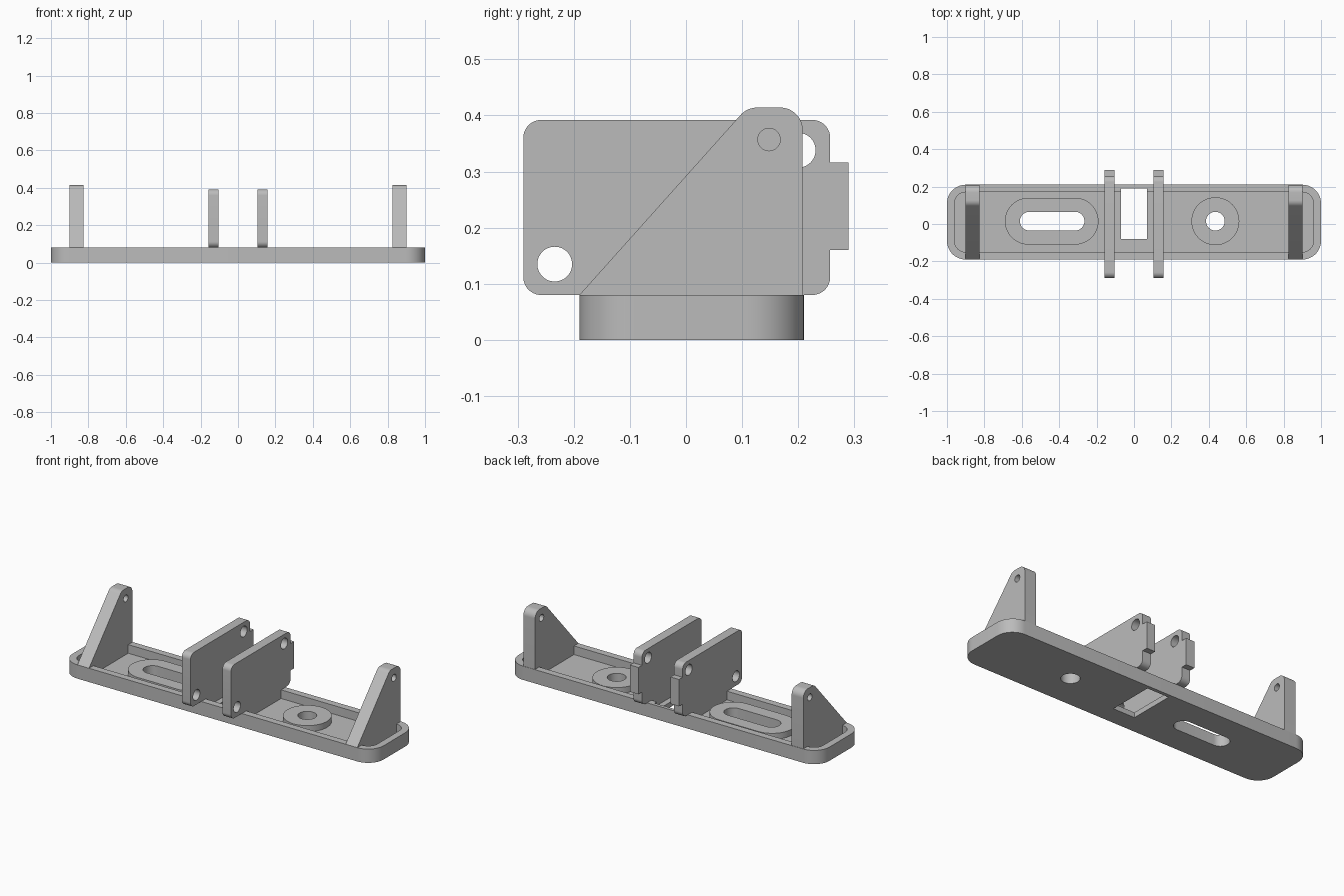
import bpy, bmesh, math
from mathutils import Vector

cube = bpy.data.objects.get("Cube")
if cube:
    bpy.data.objects.remove(cube)

grey = bpy.data.materials.new("matte grey")
grey.use_nodes = True
grey.diffuse_color = (0.5, 0.5, 0.5, 1)
grey.node_tree.nodes["Principled BSDF"].inputs["Base Color"].default_value = (0.5, 0.5, 0.5, 1)

FLOOR, RIM, BOSS = 0.03, 0.08, 0.065


def rounded(corners, steps=12):
    """Outline from (u, v, radius) corners, each rounded by a tangent arc."""
    out = []
    for i, (u, v, r) in enumerate(corners):
        p = Vector((u, v))
        if r == 0:
            out.append(p)
            continue
        a = (Vector(corners[i - 1][:2]) - p).normalized()
        b = (Vector(corners[(i + 1) % len(corners)][:2]) - p).normalized()
        half = a.angle(b) / 2
        centre = p + (a + b).normalized() * r / math.sin(half)
        start = p + a * r / math.tan(half) - centre
        end = p + b * r / math.tan(half) - centre
        sweep = start.angle_signed(end)
        for k in range(steps + 1):
            t = -sweep * k / steps
            out.append(centre + Vector((start.x * math.cos(t) - start.y * math.sin(t),
                                        start.x * math.sin(t) + start.y * math.cos(t))))
    return out


def box(u0, u1, v0, v1, r=0):
    return rounded([(u0, v0, r), (u1, v0, r), (u1, v1, r), (u0, v1, r)])


def circle(u, v, r, n=48):
    return [Vector((u + r * math.cos(2 * math.pi * k / n),
                    v + r * math.sin(2 * math.pi * k / n))) for k in range(n)]


def prism(name, outline, low, high, axis="z"):
    """Extrude an outline along z, or a (y, z) outline along x."""
    bm = bmesh.new()
    place = (lambda p, d: (p.x, p.y, d)) if axis == "z" else (lambda p, d: (d, p.x, p.y))
    face = bm.faces.new([bm.verts.new(place(p, low)) for p in outline])
    moved = bmesh.ops.extrude_face_region(bm, geom=[face])["geom"]
    shift = Vector(place(Vector((0, 0)), high - low))
    bmesh.ops.translate(bm, vec=shift, verts=[g for g in moved if isinstance(g, bmesh.types.BMVert)])
    bmesh.ops.remove_doubles(bm, verts=bm.verts, dist=1e-5)
    bmesh.ops.recalc_face_normals(bm, faces=bm.faces)
    mesh = bpy.data.meshes.new(name)
    bm.to_mesh(mesh)
    bm.free()
    mesh.materials.append(grey)
    ob = bpy.data.objects.new(name, mesh)
    bpy.context.collection.objects.link(ob)
    return ob


def cut(ob, outline, low, high, axis="z"):
    """Subtract a prism and bake the result."""
    tool = prism("cutter", outline, low, high, axis)
    mod = ob.modifiers.new("cut", "BOOLEAN")
    mod.operation, mod.solver, mod.object = "DIFFERENCE", "EXACT", tool
    graph = bpy.context.evaluated_depsgraph_get()
    mesh = bpy.data.meshes.new_from_object(ob.evaluated_get(graph))
    ob.modifiers.clear()
    ob.data = mesh
    bpy.data.objects.remove(tool)


def finish(ob):
    bpy.ops.object.select_all(action="DESELECT")
    ob.select_set(True)
    bpy.context.view_layer.objects.active = ob
    bpy.ops.object.shade_smooth_by_angle(angle=math.radians(30))


# Holes shared by the tray and its bosses
slot = box(-0.61, -0.265, -0.035, 0.065, 0.0499)
bore = circle(0.435, 0.015, 0.05)
window = box(-0.07, 0.07, -0.08, 0.19)

# Tray with a raised rim
tray = prism("base_tray", box(-1, 1, -0.19, 0.21, 0.1), 0, RIM)
cut(tray, box(-0.96, 0.96, -0.15, 0.17, 0.06), FLOOR, 0.2)
for hole in (slot, bore, window):
    cut(tray, hole, -0.1, 0.2)
finish(tray)

# Bosses around the slot and the round hole
slot_boss = prism("slot_boss", box(-0.69, -0.19, -0.11, 0.14, 0.1249), FLOOR, BOSS)
cut(slot_boss, slot, -0.1, 0.2)
finish(slot_boss)
round_boss = prism("round_boss", circle(0.435, 0.015, 0.128), FLOOR, BOSS)
cut(round_boss, bore, -0.1, 0.2)
finish(round_boss)

# Side profiles as (y, z, corner radius); both reach down to the tray floor
foot = [(-0.15, RIM, 0), (-0.15, FLOOR, 0), (0.17, FLOOR, 0), (0.17, RIM, 0)]
support_profile = rounded([(-0.19, RIM, 0)] + foot + [
    (0.208, RIM, 0), (0.208, 0.414, 0.04), (0.109, 0.414, 0.04)])
plate_profile = rounded([(-0.29, RIM, 0.032)] + foot + [
    (0.257, RIM, 0.032), (0.257, 0.16, 0), (0.29, 0.16, 0), (0.29, 0.316, 0),
    (0.257, 0.316, 0), (0.257, 0.392, 0.032), (-0.29, 0.392, 0.032)])

for side, sign in (("left", 1), ("right", -1)):
    # Triangular end support with a pivot hole
    low, high = sorted((sign * 0.825, sign * 0.9))
    support = prism(side + "_end_support", support_profile, low, high, "x")
    cut(support, circle(0.148, 0.357, 0.02), low - 0.1, high + 0.1, "x")
    finish(support)

    # Upright centre plate with a rear tab and two holes
    low, high = sorted((sign * 0.103, sign * 0.158))
    plate = prism(side + "_centre_plate", plate_profile, low, high, "x")
    for y, z in ((-0.234, 0.135), (0.2, 0.338)):
        cut(plate, circle(y, z, 0.031), low - 0.1, high + 0.1, "x")
    finish(plate)
